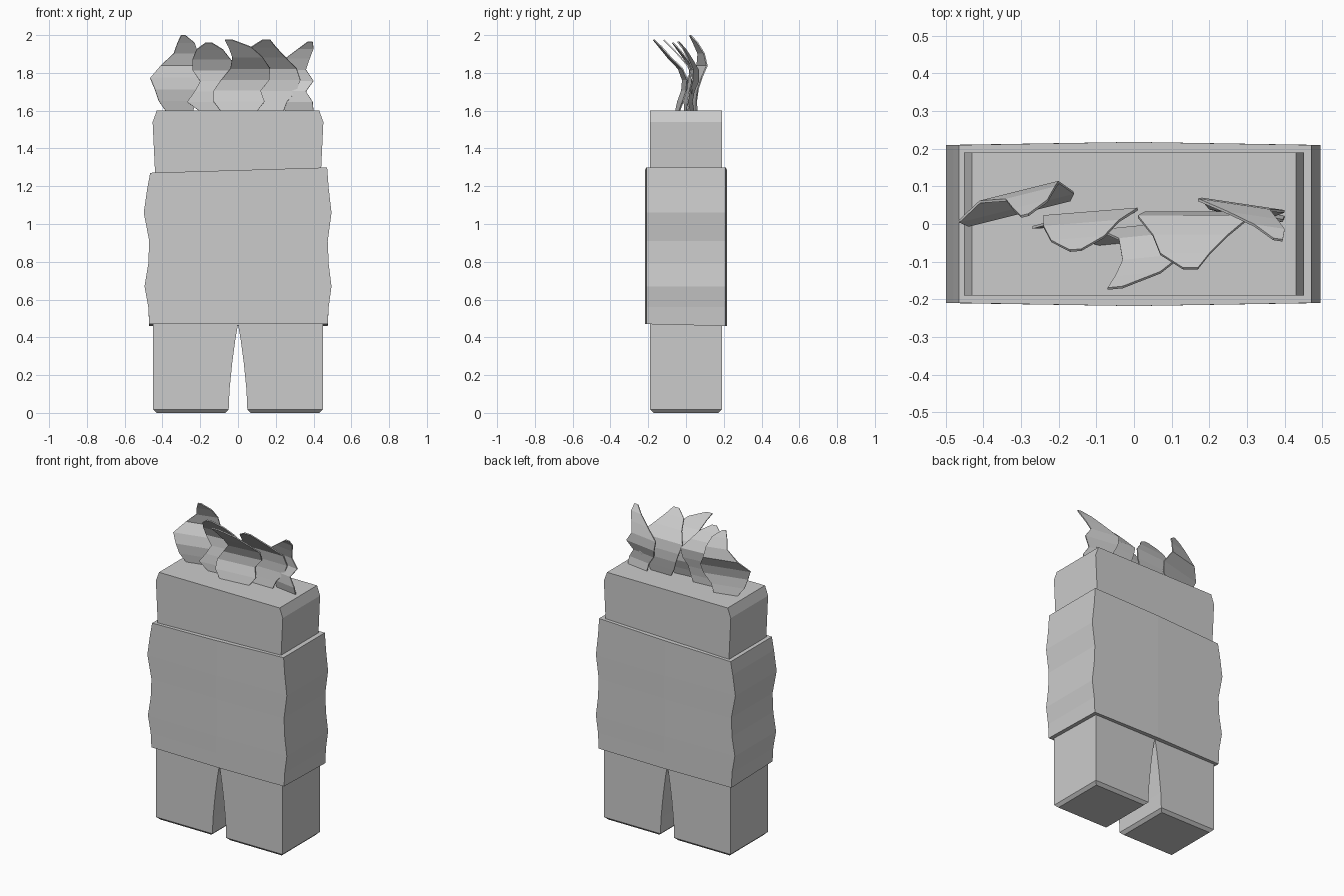
import bpy
import bmesh

default_cube = bpy.data.objects.get("Cube")
if default_cube:
    bpy.data.objects.remove(default_cube, do_unlink=True)

# One plain grey for every part
grey = bpy.data.materials.new("light grey")
grey.use_nodes = True
grey.diffuse_color = (0.6, 0.6, 0.6, 1)
grey.node_tree.nodes["Principled BSDF"].inputs["Base Color"].default_value = grey.diffuse_color


def finish(bm, name):
    """Turn a bmesh into a named, flat shaded object."""
    bmesh.ops.recalc_face_normals(bm, faces=bm.faces)
    mesh = bpy.data.meshes.new(name)
    bm.to_mesh(mesh)
    bm.free()
    mesh.materials.append(grey)
    part = bpy.data.objects.new(name, mesh)
    bpy.context.collection.objects.link(part)
    return part


def loft(bm, rings, closed):
    """Join consecutive rows of points with quads."""
    rows = [[bm.verts.new(point) for point in ring] for ring in rings]
    count = len(rows[0])
    for low, high in zip(rows, rows[1:]):
        for i in range(count if closed else count - 1):
            j = (i + 1) % count
            bm.faces.new((low[i], low[j], high[j], high[i]))
    return rows


# Body with two legs: mirrored outline extruded front to back
half_depth = 0.19
right_half = [(0.05, 0), (0.045, 0.12), (0.03, 0.27), (0.014, 0.39)]
outer_half = [(0.45, 0), (0.45, 0.5), (0.44, 1.29), (0.452, 1.54), (0.43, 1.6)]
half = [(0, 0.47)] + right_half[::-1] + outer_half
outline = half + [(-x, z) for x, z in reversed(half[1:])]
bm = bmesh.new()
face = bm.faces.new([bm.verts.new((x, -half_depth, z)) for x, z in outline])
extruded = bmesh.ops.extrude_face_region(bm, geom=[face])["geom"]
for item in extruded:
    if isinstance(item, bmesh.types.BMVert):
        item.co.y = half_depth
soles = [edge for edge in bm.edges if all(v.co.z < 0.001 for v in edge.verts)]
bmesh.ops.bevel(bm, geom=soles, offset=0.018, segments=1, affect="EDGES")
finish(bm, "body_and_legs")

# Wide wrap around the torso with wavy sides and a slanted top
levels = [0.465, 0.56, 0.67, 0.79, 0.91, 1.06, 1.19, 1.285]
left_edge = [0.475, 0.48, 0.495, 0.48, 0.475, 0.495, 0.48, 0.472]
right_edge = [-0.47, -0.475, -0.495, -0.475, -0.47, -0.499, -0.48, -0.465]
rings = []
for level, left, right in zip(levels, left_edge, right_edge):
    top = level == levels[-1]
    bottom = level == levels[0]
    ring = []
    for side in (-1, 1):
        points = [(right, 0.21), (0, 0.218), (left, 0.21)]
        for x, depth in points[::-side]:
            slant = 0.03 * x if top else -0.005 * side if bottom else 0
            ring.append((x, side * depth, level + slant))
    rings.append(ring)
bm = bmesh.new()
rows = loft(bm, rings, closed=True)
bm.faces.new(rows[0])
bm.faces.new(rows[-1])
finish(bm, "torso_wrap")

# Hair tufts: bent, jagged sheets sharing the same relative heights
steps = [0, 0.14, 0.29, 0.44, 0.6, 0.76, 0.9, 1]


def tuft(name, top, starts, ends, depths, turn):
    """Sheet from x start to x end per row, bent by depths, turned about z."""
    rings = []
    for step, start, end, depth in zip(steps, starts, ends, depths):
        z = 1.595 + step * (top - 1.595)
        swing = turn * (end - start) / 2
        rings.append([(start, depth - swing, z), (end, depth + swing, z)])
    bm = bmesh.new()
    loft(bm, rings, closed=False)
    sheet = finish(bm, name)
    solid = sheet.modifiers.new("thickness", "SOLIDIFY")
    solid.thickness = 0.007
    solid.offset = 0


tuft("hair_far_right", 2.0,
     [-0.38, -0.42, -0.44, -0.465, -0.41, -0.34, -0.32, -0.30],
     [-0.24, -0.22, -0.17, -0.16, -0.2, -0.21, -0.23, -0.28],
     [0.04, 0.03, 0.03, 0.045, 0.085, 0.08, 0.05, 0.022], 0.25)
tuft("hair_right", 1.96,
     [-0.2, -0.27, -0.23, -0.2, -0.24, -0.24, -0.22, -0.17],
     [-0.06, -0.04, -0.03, 0.0, 0.01, -0.04, -0.08, -0.14],
     [0.0, 0.0, 0.01, 0.025, 0.03, 0.0, -0.04, -0.07], 0.08)
tuft("hair_middle", 1.975,
     [-0.09, -0.13, -0.13, -0.09, -0.04, -0.03, -0.05, -0.07],
     [0.1, 0.14, 0.12, 0.165, 0.17, 0.13, 0.07, -0.03],
     [-0.045, -0.03, -0.01, -0.005, -0.03, -0.09, -0.135, -0.17], 0.1)
tuft("hair_left", 1.975,
     [0.1, 0.07, 0.05, 0.03, 0.01, 0.05, 0.07, 0.13],
     [0.24, 0.26, 0.31, 0.33, 0.31, 0.25, 0.2, 0.17],
     [0.01, 0.02, 0.03, 0.03, 0.02, -0.03, -0.08, -0.118], 0.0)
tuft("hair_far_left", 1.965,
     [0.25, 0.24, 0.2, 0.18, 0.17, 0.25, 0.32, 0.37],
     [0.4, 0.395, 0.36, 0.4, 0.36, 0.38, 0.4, 0.395],
     [0.03, 0.02, 0.03, 0.05, 0.05, 0.02, -0.01, -0.042], -0.15)
